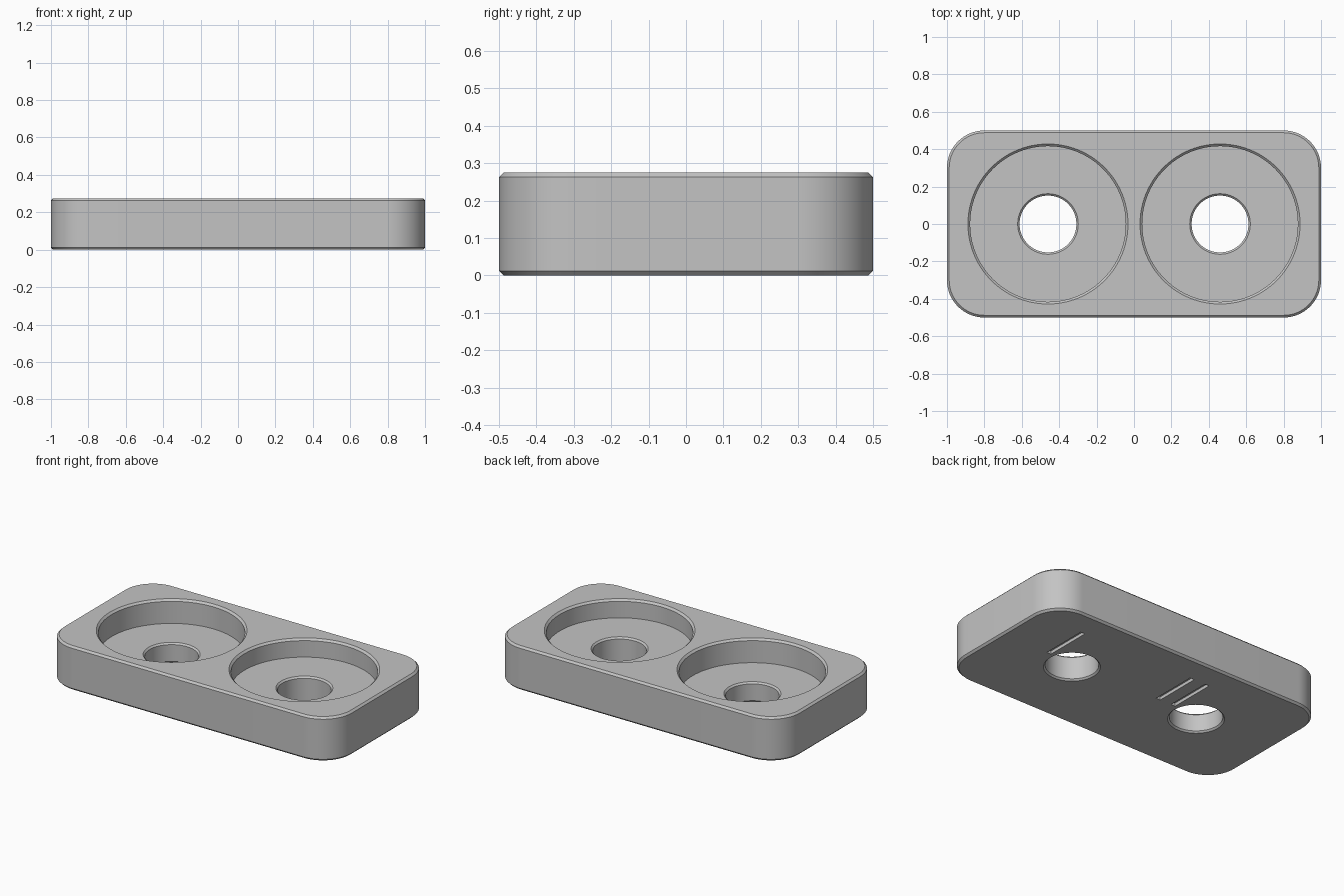
import bpy
import bmesh
from math import sin, cos, pi, radians

cube = bpy.data.objects.get("Cube")
if cube:
    bpy.data.objects.remove(cube, do_unlink=True)

HEIGHT, CHAMFER = 0.275, 0.012
HALF_X, HALF_Y, CORNER = 1.0, 0.5, 0.2
POCKET_R, HOLE_R, CENTRE_X = 0.416, 0.152, 0.46
SEGMENTS = 96

grey = bpy.data.materials.new("light grey")
grey.use_nodes = True
colour = (0.55, 0.55, 0.55, 1)
grey.diffuse_color = colour
grey.node_tree.nodes["Principled BSDF"].inputs["Base Color"].default_value = colour


def stack(name, rings):
    """Join equal closed rings of points into a capped solid."""
    bm = bmesh.new()
    loops = [[bm.verts.new(p) for p in ring] for ring in rings]
    n = len(loops[0])
    for low, high in zip(loops, loops[1:]):
        for i in range(n):
            j = (i + 1) % n
            bm.faces.new((low[i], low[j], high[j], high[i]))
    bm.faces.new(loops[0][::-1])
    bm.faces.new(loops[-1])
    bmesh.ops.recalc_face_normals(bm, faces=bm.faces)
    mesh = bpy.data.meshes.new(name)
    bm.to_mesh(mesh)
    bm.free()
    obj = bpy.data.objects.new(name, mesh)
    mesh.materials.append(grey)
    bpy.context.collection.objects.link(obj)
    return obj


def rounded_ring(inset, z, steps=16):
    r = CORNER - inset
    ring = []
    for k, (sx, sy) in enumerate([(1, 1), (-1, 1), (-1, -1), (1, -1)]):
        for s in range(steps + 1):
            a = (k + s / steps) * pi / 2
            ring.append((sx * (HALF_X - CORNER) + r * cos(a),
                         sy * (HALF_Y - CORNER) + r * sin(a), z))
    return ring


def circle_ring(x, r, z):
    turns = [2 * pi * i / SEGMENTS for i in range(SEGMENTS)]
    return [(x + r * cos(a), r * sin(a), z) for a in turns]


def box_ring(x, y, width, length, z):
    return [(x + sx * width / 2, y + sy * length / 2, z)
            for sx, sy in [(1, 1), (-1, 1), (-1, -1), (1, -1)]]


# Rounded block with chamfered top and bottom edges
block = stack("holder_block", [
    rounded_ring(CHAMFER, 0), rounded_ring(0, CHAMFER),
    rounded_ring(0, HEIGHT - CHAMFER), rounded_ring(CHAMFER, HEIGHT)])

cutters = []

# Stepped pockets with chamfered through holes; the two floors differ
for side, floor in ((-1, 0.125), (1, 0.16)):
    c, e = 0.01, 0.01
    profile = [
        (HOLE_R + c + e, -e), (HOLE_R, c),
        (HOLE_R, floor - c), (HOLE_R + c, floor),
        (POCKET_R, floor), (POCKET_R, HEIGHT - CHAMFER),
        (POCKET_R + CHAMFER + e, HEIGHT + e)]
    cutters.append(stack("pocket_cutter", [
        circle_ring(side * CENTRE_X, r, z) for r, z in profile]))

# Shallow grooves on the underside: one by one hole, two by the other
for x in (0.66, -0.26, -0.15):
    cutters.append(stack("groove_cutter", [
        box_ring(x, 0.185, 0.03, 0.3, z) for z in (-0.02, 0.02)]))

bpy.context.view_layer.objects.active = block
for cutter in cutters:
    cutter.hide_render = True
    cut = block.modifiers.new("cut", "BOOLEAN")
    cut.operation = "DIFFERENCE"
    cut.solver = "EXACT"
    cut.object = cutter
    bpy.ops.object.modifier_apply(modifier=cut.name)
    bpy.data.objects.remove(cutter, do_unlink=True)

# Smooth round walls, crisp edges
bpy.ops.object.select_all(action="DESELECT")
block.select_set(True)
bpy.ops.object.shade_smooth_by_angle(angle=radians(30))
